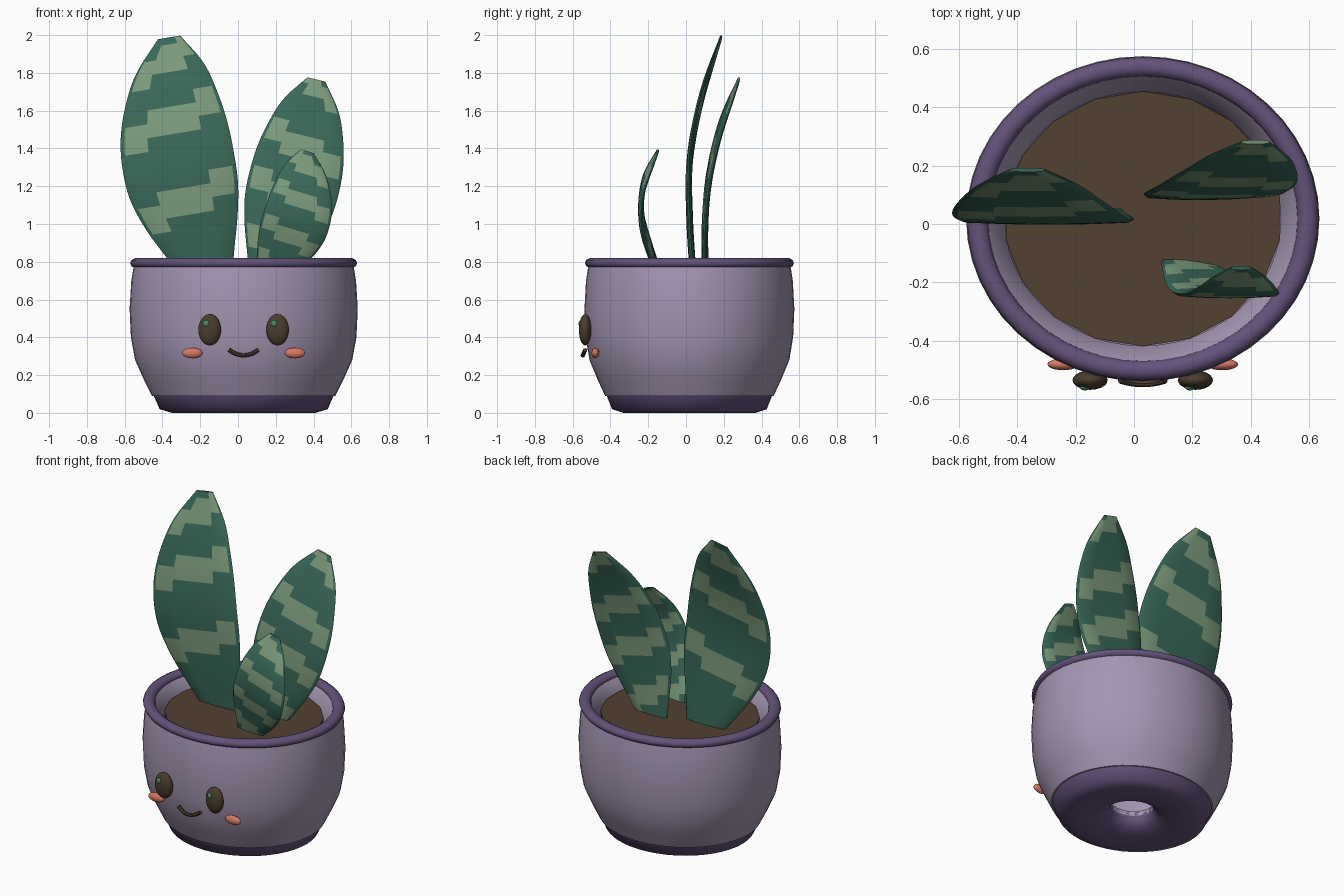
import bpy, bmesh, math
from mathutils import Matrix, Vector

if "Cube" in bpy.data.objects:
    bpy.data.objects.remove(bpy.data.objects["Cube"])


def material(name, rgb):
    m = bpy.data.materials.new(name)
    m.use_nodes = True
    m.diffuse_color = (*rgb, 1)
    m.node_tree.nodes["Principled BSDF"].inputs["Base Color"].default_value = (*rgb, 1)
    return m


LAVENDER = material("lavender", (.37, .30, .44))
PURPLE = material("purple", (.127, .084, .195))
SOIL = material("soil brown", (.085, .052, .03))
BROWN = material("dark brown", (.07, .045, .026))
GREEN = material("deep green", (.04, .138, .098))
STRIPE = material("pale green", (.2, .325, .2))
CORAL = material("coral", (.68, .19, .125))
GLINT = material("glint green", (.06, .26, .14))

CX, CY, SQUASH = .03, .018, .92   # pot centre and depth ratio


def finish(name, bm, mats, angle=40):
    bmesh.ops.recalc_face_normals(bm, faces=bm.faces[:])
    mesh = bpy.data.meshes.new(name)
    bm.to_mesh(mesh)
    bm.free()
    ob = bpy.data.objects.new(name, mesh)
    bpy.context.collection.objects.link(ob)
    for m in mats:
        mesh.materials.append(m)
    bpy.ops.object.select_all(action='DESELECT')
    ob.select_set(True)
    bpy.context.view_layer.objects.active = ob
    bpy.ops.object.shade_smooth_by_angle(angle=math.radians(angle))
    return ob


def lathe(name, profile, mat, closed=False, n=48, angle=40):
    """Revolve (radius, height) points round the pot axis."""
    bm = bmesh.new()
    rings = []
    for r, z in profile:
        ring = []
        for i in range(n):
            a = math.pi / 2 + math.tau * i / n
            ring.append(bm.verts.new((CX + r * math.cos(a), CY + SQUASH * r * math.sin(a), z)))
        rings.append(ring)
    pairs = list(zip(rings, rings[1:]))
    if closed:
        pairs.append((rings[-1], rings[0]))
    else:
        bm.faces.new(rings[0])
        bm.faces.new(rings[-1])
    for a, b in pairs:
        for i in range(n):
            j = (i + 1) % n
            bm.faces.new((a[i], a[j], b[j], b[i]))
    return finish(name, bm, [mat], angle)


def ellipsoid(name, centre, size, mat):
    bm = bmesh.new()
    bmesh.ops.create_uvsphere(bm, u_segments=20, v_segments=12, radius=1)
    bm.transform(Matrix.Translation(centre) @ Matrix.Diagonal((*size, 1)))
    return finish(name, bm, [mat], 60)


def spline(vals, t):
    """Smooth curve through evenly spaced values."""
    n = len(vals) - 1
    i = min(int(t * n), n - 1)
    f = t * n - i
    b, c = vals[i], vals[i + 1]
    a = vals[i - 1] if i else 2 * b - c
    d = vals[i + 2] if i + 2 <= n else 2 * c - b
    return b + .5 * f * (c - a + f * (2 * a - 5 * b + 4 * c - d + f * (3 * (b - c) + d - a)))


# Pot: hollow body, foot with drain hole, rolled rim, soil
lathe("pot_body", [(.485, .09), (.53, .18), (.575, .28), (.597, .4), (.604, .55), (.595, .7),
                   (.58, .79), (.53, .79), (.472, .72), (.47, .35), (.4, .14), (.13, .12),
                   (.13, .09)], LAVENDER, closed=True)
lathe("pot_foot", [(.13, .115), (.13, .06), (.16, .03), (.22, .01), (.3, 0), (.38, 0),
                   (.445, .02), (.478, .095), (.4, .115)], PURPLE, closed=True, angle=60)
lathe("pot_rim", [(.565 + .036 * math.cos(math.tau * k / 10), .793 + .027 * math.sin(math.tau * k / 10))
                  for k in range(10)], PURPLE, closed=True, angle=60)
lathe("soil", [(.474, .70), (.474, .73)], SOIL, n=18)

# Face
for side, s in (("right", -1), ("left", 1)):
    x = CX + .18 * s
    ellipsoid(side + "_eye", (x, -.534, .44), (.06, .033, .083), BROWN)
    ellipsoid(side + "_eye_glint", (x - .018, -.557, .472), (.018, .012, .018), GLINT)
    ellipsoid(side + "_cheek", (CX + .272 * s, -.48, .317), (.054, .02, .028), CORAL)

bm = bmesh.new()
rings = []
for k in range(9):
    u = k / 4 - 1
    c = Vector((CX + .078 * u, -.546 + .012 * u * u, .304 + .03 * u * u))
    side = Vector((-.06 * u, 0, .078)).normalized() * .011
    rings.append([bm.verts.new(c + side * math.cos(a) + Vector((0, .012 * math.sin(a), 0)))
                  for a in (math.tau * i / 8 for i in range(8))])
for a, b in zip(rings, rings[1:]):
    for i in range(8):
        bm.faces.new((a[i], a[i - 1], b[i - 1], b[i]))
bm.faces.new(rings[0])
bm.faces.new(rings[-1])
finish("smile", bm, [BROWN])

# Leaves: ring of points per row, thick blade with a plain dark margin
WIDTH = (.4, .62, .83, .97, 1, .96, .83, .61, .2)
COLUMNS = (-.93, -.5, 0, .5, .93)
ROWS = 36


def leaf(name, base, tip, half, bow, depth, bands, band_half, step):
    bm = bmesh.new()
    axis = Vector(tip) - Vector(base)
    across = Vector((axis.y, -axis.x)).normalized()
    rings = []
    for k in range(ROWS + 1):
        t = k / ROWS
        w = half * spline(WIDTH, t)
        mid = Vector(base) + axis * t + across * bow * math.sin(math.pi * t)
        y = spline(depth, t)
        thick = .018 * (1 - .6 * t ** 3)
        ring = []
        for face, order in ((-1, (-1, *COLUMNS)), (1, (1, *COLUMNS[::-1]))):
            for v in order:
                p = mid + across * w * v
                off = 0 if abs(v) == 1 else face * thick * (1 - .45 * v * v)
                ring.append(bm.verts.new((p.x, y + off, p.y)))
        rings.append(ring)
    n = len(rings[0])
    for k, (a, b) in enumerate(zip(rings, rings[1:])):
        t = (k + .5) / ROWS
        for i in range(n):
            j = (i + 1) % n
            f = bm.faces.new((a[i], a[j], b[j], b[i]))
            if i % 6 in (0, 5):
                continue
            col = i - 1 if i < 6 else 10 - i          # 0..3 from left to right
            shift = step * ((0, 1, 1, 2)[col] - 1)
            f.material_index = int(any(abs(t - shift - c) < band_half for c in bands))
    bm.faces.new(rings[0])
    top = bm.faces.new(rings[-1])
    top.material_index = int(any(abs(1 - c) < band_half for c in bands))
    finish(name, bm, [GREEN, STRIPE], 50)


leaf("tall_leaf", (-.15, .70), (-.365, 1.988), .298, -.06, (.04, .02, .02, .08, .185),
     (.34, .66, .92), .055, .06)
leaf("back_leaf", (.155, .70), (.415, 1.765), .243, .015, (.105, .1, .12, .18, .28),
     (.14, .41, .67, .97), .055, -.05)
leaf("front_leaf", (.16, .70), (.367, 1.385), .178, .05, (-.13, -.19, -.235, -.225, -.15),
     (.1, .36, .64, .9), .06, -.05)
